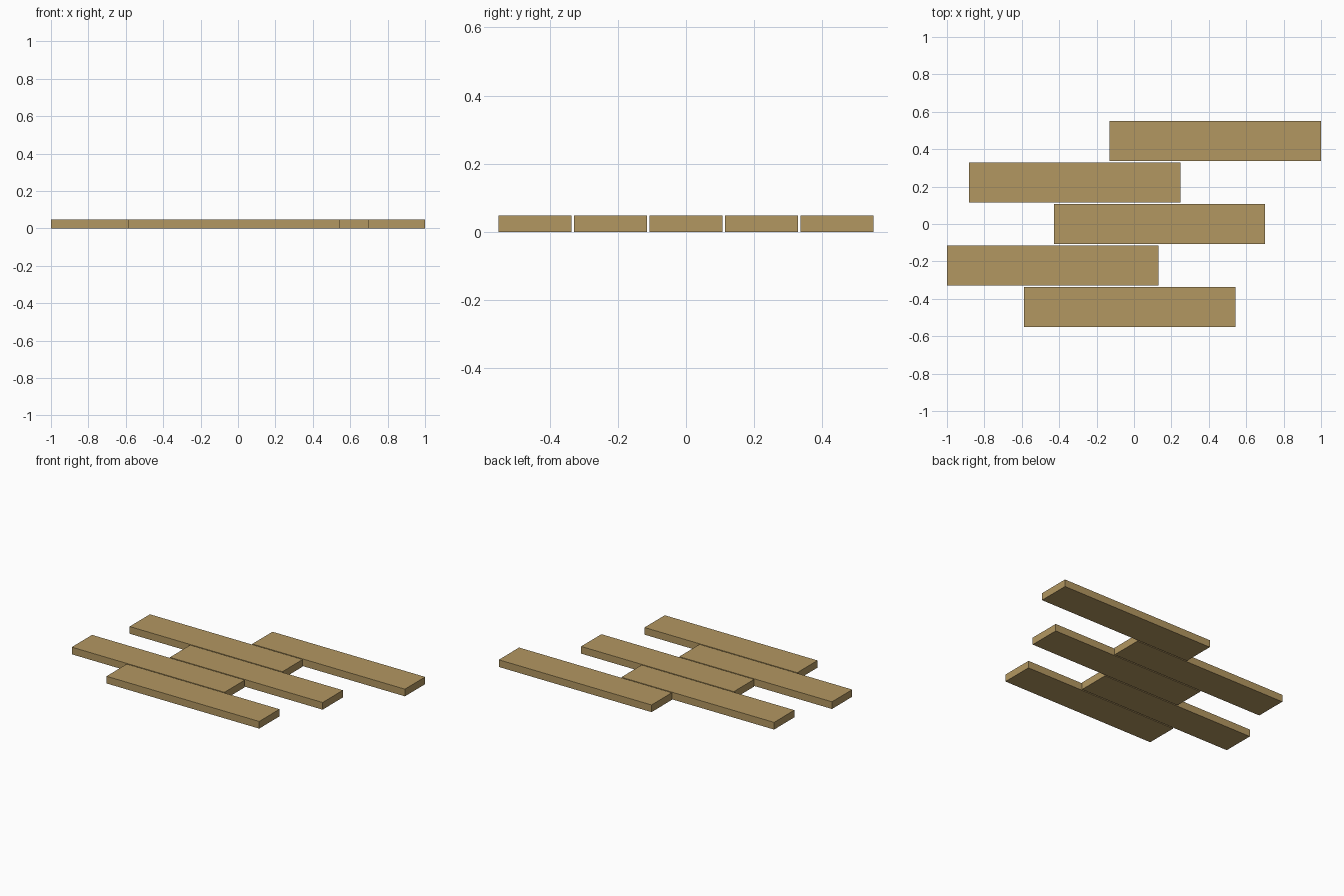
import bpy

if "Cube" in bpy.data.objects:
    bpy.data.objects.remove(bpy.data.objects["Cube"])

LENGTH, WIDTH, THICK, PITCH = 1.13, 0.214, 0.048, 0.2215

wood = bpy.data.materials.new("wood")
wood.diffuse_color = (0.45, 0.31, 0.12, 1)
wood.use_nodes = True
wood.node_tree.nodes["Principled BSDF"].inputs["Base Color"].default_value = wood.diffuse_color


def add_plank(name, x, y):
    bpy.ops.mesh.primitive_cube_add(size=1, location=(x, y, THICK / 2))
    plank = bpy.context.object
    plank.name = name
    plank.scale = (LENGTH, WIDTH, THICK)
    bpy.ops.object.transform_apply(location=False, rotation=False, scale=True)
    plank.data.materials.append(wood)


# Staggered floor planks, front row to back row, with narrow gaps between rows
centres = [-0.023, -0.435, 0.136, -0.317, 0.435]
for i, x in enumerate(centres):
    add_plank(f"floor_plank_{i + 1}", x, (i - 2) * PITCH)
